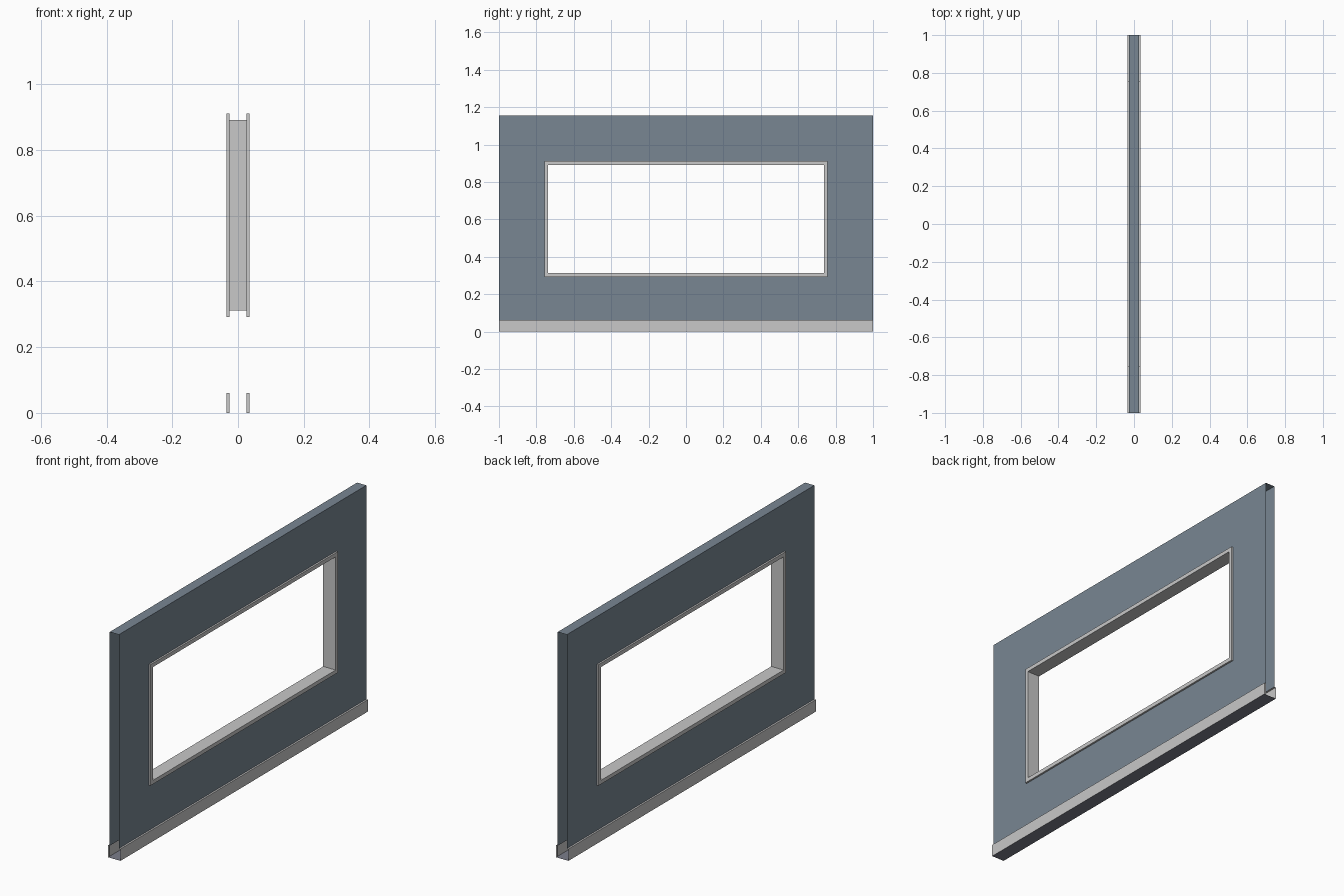
import bpy, bmesh

if "Cube" in bpy.data.objects:
    bpy.data.objects.remove(bpy.data.objects["Cube"])

def material(name, rgb):
    m = bpy.data.materials.new(name)
    m.diffuse_color = (*rgb, 1)
    m.use_nodes = True
    m.node_tree.nodes["Principled BSDF"].inputs["Base Color"].default_value = m.diffuse_color
    return m

SLATE = material("slate wall", (0.19, 0.24, 0.29))
GREY = material("light grey trim", (0.58, 0.58, 0.58))
BASE = material("blue grey base", (0.20, 0.21, 0.26))

T, P = 0.026, 0.035          # half thickness of wall, and of wall plus trim
H, S = 1.155, 0.061          # wall height, skirting height
OUT = (0.757, 0.292, 0.911)  # outer frame: half width, bottom, top
INN = (0.739, 0.312, 0.891)  # window opening

def build(name, quads, mat):
    bm = bmesh.new()
    for q in quads:
        bm.faces.new([bm.verts.new(p) for p in q])
    bmesh.ops.remove_doubles(bm, verts=bm.verts, dist=1e-5)
    me = bpy.data.meshes.new(name)
    bm.to_mesh(me)
    bm.free()
    me.materials.append(mat)
    ob = bpy.data.objects.new(name, me)
    bpy.context.collection.objects.link(ob)
    return ob

def loop(x, rect):
    w, b, t = rect
    return [(x, -w, b), (x, w, b), (x, w, t), (x, -w, t)]

def bridge(a, b):
    return [(a[i], a[(i + 1) % 4], b[(i + 1) % 4], b[i]) for i in range(4)]

def turned(quads):
    """Quads plus their copy turned half way round the z axis."""
    return quads + [[(-x, -y, z) for x, y, z in q] for q in quads]

# Wall: two skins with an opening and a top, open at the ends
skin = bridge(loop(T, (1, S, H)), loop(T, INN))
top = [[(T, -1, H), (T, 1, H), (-T, 1, H), (-T, -1, H)]]
build("wall", turned(skin) + top, SLATE)

# Window frame: rim, face and lining
side = bridge(loop(T, OUT), loop(P, OUT)) + bridge(loop(P, OUT), loop(P, INN))
lining = [q[::-1] for q in bridge(loop(-P, INN), loop(P, INN))]
build("window_frame", turned(side) + lining, GREY)

# Skirting: outer face, top ledge and one end cap on each side
skirt = [
    [(P, -1, 0), (P, 1, 0), (P, 1, S), (P, -1, S)],
    [(P, -1, S), (P, 1, S), (T, 1, S), (T, -1, S)],
    [(P, 1, 0), (T, 1, 0), (T, 1, S), (P, 1, S)],
]
build("skirting", turned(skirt), GREY)

# Base plate under the wall
build("base_plate", [[(-P, -1, 0), (-P, 1, 0), (P, 1, 0), (P, -1, 0)]], BASE)
